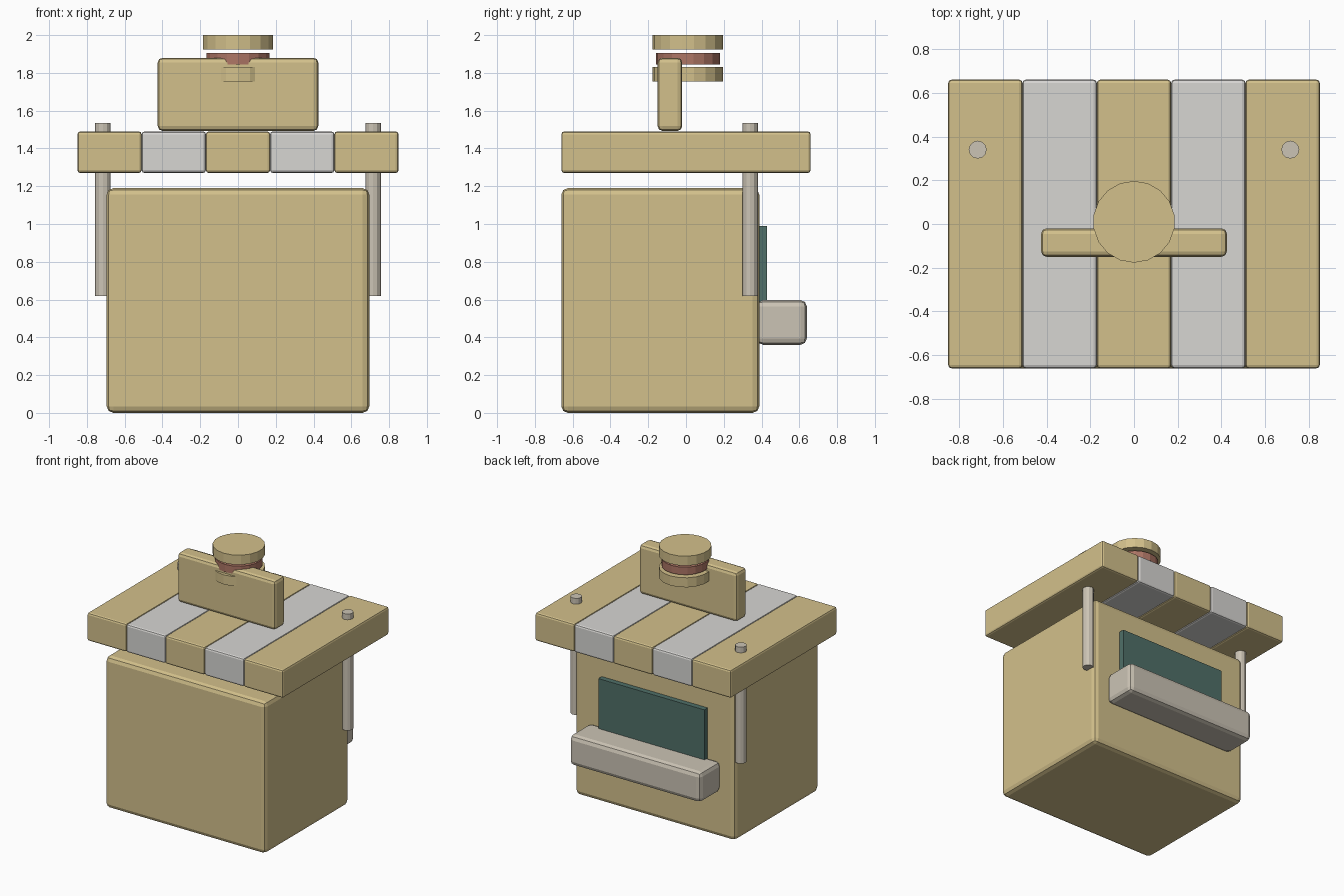
import bpy
import math

if "Cube" in bpy.data.objects:
    bpy.data.objects.remove(bpy.data.objects["Cube"])


def material(name, rgb):
    m = bpy.data.materials.new(name)
    m.diffuse_color = (*rgb, 1)
    m.use_nodes = True
    m.node_tree.nodes["Principled BSDF"].inputs["Base Color"].default_value = m.diffuse_color
    return m


TAN = material("tan", (0.65, 0.53, 0.26))
PALE = material("pale", (0.68, 0.67, 0.65))
STONE = material("stone", (0.60, 0.55, 0.46))
TEAL = material("teal", (0.08, 0.16, 0.14))
BROWN = material("brown", (0.42, 0.18, 0.13))


def box(name, x, y, z, mat, bevel=0.0):
    """Box from (min, max) ranges with optional rounded edges."""
    mid = [(a + b) / 2 for a, b in (x, y, z)]
    bpy.ops.mesh.primitive_cube_add(size=1, location=mid)
    o = bpy.context.object
    o.name = name
    o.scale = [b - a for a, b in (x, y, z)]
    bpy.ops.object.transform_apply(location=False, rotation=False, scale=True)
    o.data.materials.append(mat)
    if bevel:
        mod = o.modifiers.new("bevel", "BEVEL")
        mod.width = bevel
        mod.segments = 2
    return o


def disc(name, x, y, z, radius, sides, mat):
    """Flat-sided upright cylinder between two heights."""
    bpy.ops.mesh.primitive_cylinder_add(
        vertices=sides, radius=radius, depth=z[1] - z[0],
        location=(x, y, (z[0] + z[1]) / 2))
    o = bpy.context.object
    o.name = name
    o.data.materials.append(mat)
    return o


# Stall body
box("body", (-0.695, 0.695), (-0.66, 0.388), (0, 1.19), TAN, 0.035)

# Serving window and counter on the back
box("window", (-0.46, 0.46), (0.36, 0.43), (0.55, 0.99), TEAL)
box("counter", (-0.57, 0.57), (0.375, 0.64), (0.36, 0.598), STONE, 0.035)

# Striped awning roof
for i in range(5):
    x0 = -0.85 + 0.34 * i
    box(f"awning_stripe_{i + 1}", (x0, x0 + 0.34), (-0.66, 0.66),
        (1.27, 1.49), PALE if i % 2 else TAN, 0.015)

# Awning poles
for side, label in ((-1, "left"), (1, "right")):
    disc(f"awning_pole_{label}", side * 0.715, 0.34, (0.62, 1.535), 0.041, 12, STONE)

# Sign board
box("sign_board", (-0.425, 0.425), (-0.15, -0.02), (1.493, 1.88), TAN, 0.025)

# Stacked bun and patty on the roof
disc("bun_bottom", 0, 0.01, (1.755, 1.83), 0.187, 18, TAN)
disc("patty", 0, 0.01, (1.845, 1.905), 0.17, 18, BROWN)
disc("bun_top", 0, 0.01, (1.925, 2.0), 0.187, 18, TAN)
